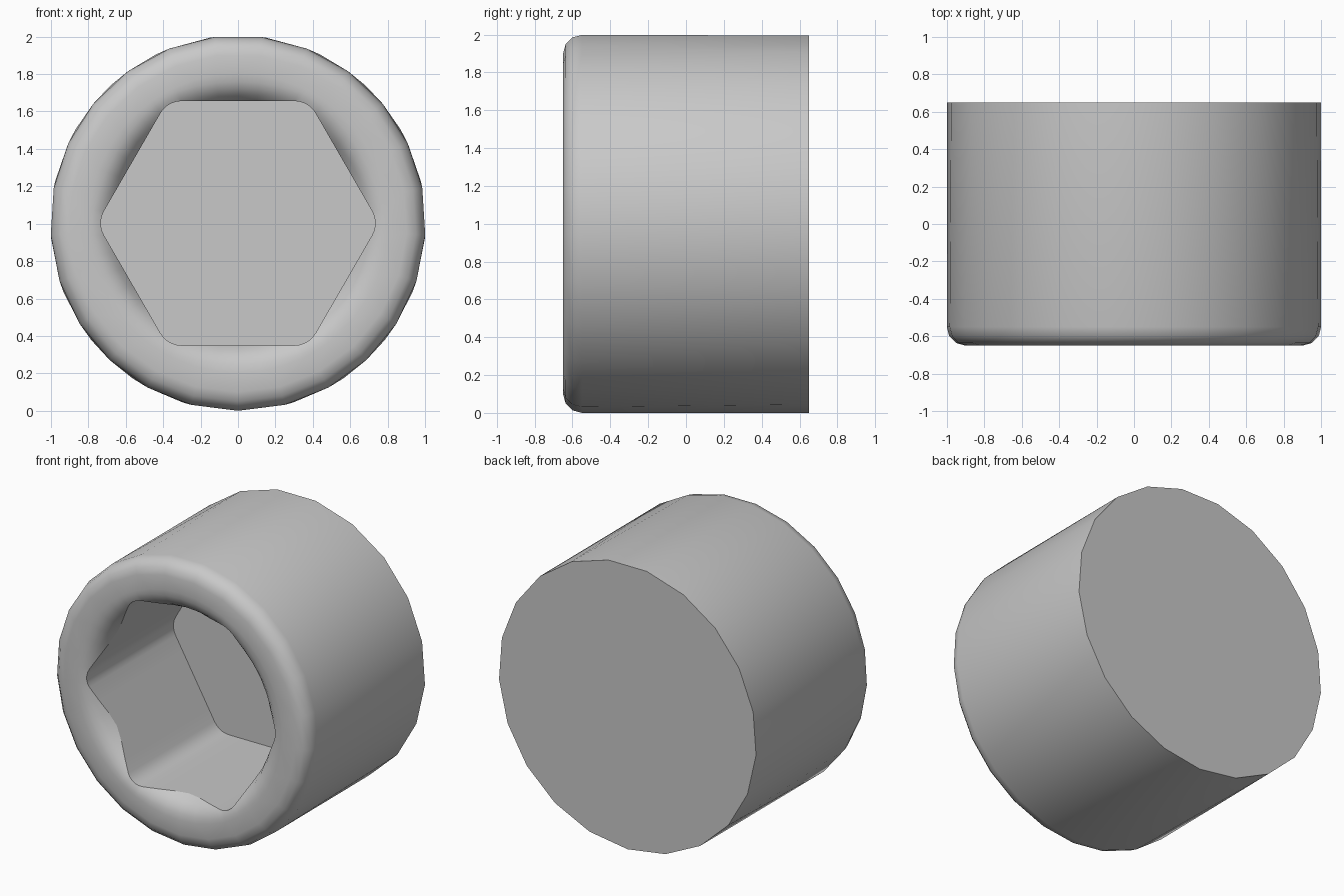
import bpy
import bmesh
from math import sin, cos, tan, radians, pi, sqrt, atan2, hypot

if "Cube" in bpy.data.objects:
    bpy.data.objects.remove(bpy.data.objects["Cube"])

RADIUS = 1.003      # outer radius, also the height of the axis
FRONT, BACK = -0.65, 0.65
FILLET = 0.1        # outer front rim
FLOOR = 0.33        # bottom of the hexagonal socket
LIP_START, LIP_ROUND = 0.8, 0.153
START = -pi / 2     # every ring begins at the bottom

bm = bmesh.new()


def ring(polar, y_of):
    """Make a loop of vertices from (angle, radius) pairs around the axis."""
    return [(a, bm.verts.new((r * cos(a), y_of(r), RADIUS + r * sin(a))))
            for a, r in polar]


def circle(radius, y, sides):
    step = 2 * pi / sides
    return ring([(START + k * step, radius) for k in range(sides)], lambda r: y)


def bridge(one, two):
    """Join two rings by angle, even when their side counts differ."""
    one = one + [(one[0][0] + 2 * pi, one[0][1])]
    two = two + [(two[0][0] + 2 * pi, two[0][1])]
    i = j = 0
    faces = []
    while i < len(one) - 1 or j < len(two) - 1:
        a = one[i + 1][0] if i < len(one) - 1 else 99
        b = two[j + 1][0] if j < len(two) - 1 else 99
        corners = [one[i][1], two[j][1]]
        if b < a + 1e-5:
            j += 1
            corners.append(two[j][1])
        if a < b + 1e-5:
            i += 1
            corners.append(one[i][1])
        faces.append(bm.faces.new(corners))
    return faces


def hexagon(apothem, corner, steps=5):
    """Rounded hexagon with flats at top and bottom, as (angle, radius)."""
    half = (apothem - corner) * tan(pi / 6)
    reach = (apothem - corner) / cos(pi / 6)
    points = []
    for side in range(6):
        phi = START + side * pi / 3
        mid = phi + pi / 6
        after = phi + pi / 3
        for u in (0, half / 3, half * 2 / 3):
            points.append((apothem * cos(phi) - u * sin(phi),
                           apothem * sin(phi) + u * cos(phi)))
        for s in range(steps + 1):
            t = phi + s / steps * pi / 3
            points.append((reach * cos(mid) + corner * cos(t),
                           reach * sin(mid) + corner * sin(t)))
        for u in (half * 2 / 3, half / 3):
            points.append((apothem * cos(after) + u * sin(after),
                           apothem * sin(after) - u * cos(after)))
    return [(START + (atan2(z, x) - START + 1e-7) % (2 * pi), hypot(x, z))
            for x, z in points]


def lip_y(r):
    """Depth of the rounded socket mouth at a given radius."""
    inward = max(0, LIP_START - r)
    return FRONT + LIP_ROUND - sqrt(LIP_ROUND ** 2 - inward ** 2)


# Back face and outer wall
rings = [circle(RADIUS, BACK, 21)]
bm.faces.new([v for a, v in rings[0]])

# Rounded outer rim
for s in range(4):
    t = radians(30 * s)
    rings.append(circle(RADIUS - FILLET * (1 - cos(t)),
                        FRONT + FILLET * (1 - sin(t)), 25))

# Front land, then rounded mouth narrowing to the hexagon
hexa = hexagon(0.653, 0.13)
for f in (0, 0.3, 0.55, 0.8, 1):
    rings.append(ring([(a, LIP_START + (r - LIP_START) * f) for a, r in hexa], lip_y))
mouth = rings[-1]

# Socket wall and floor
rings.append(ring(hexa, lambda r: FLOOR))
bm.faces.new([v for a, v in rings[-1]])
for one, two in zip(rings, rings[1:]):
    bridge(one, two)

# Smooth shading with crisp edges at the mouth, floor and back
bmesh.ops.recalc_face_normals(bm, faces=bm.faces[:])
mouth_verts = {v for a, v in mouth}
for face in bm.faces:
    face.smooth = True
for edge in bm.edges:
    at_mouth = all(v in mouth_verts for v in edge.verts)
    edge.smooth = not at_mouth and edge.calc_face_angle(0) < radians(40)

mesh = bpy.data.meshes.new("socket_head")
bm.to_mesh(mesh)
bm.free()
socket_head = bpy.data.objects.new("socket_head", mesh)
bpy.context.collection.objects.link(socket_head)

# Plain grey metal
grey = bpy.data.materials.new("grey_metal")
grey.use_nodes = True
colour = (0.58, 0.58, 0.58, 1)
grey.diffuse_color = colour
grey.node_tree.nodes["Principled BSDF"].inputs["Base Color"].default_value = colour
mesh.materials.append(grey)
